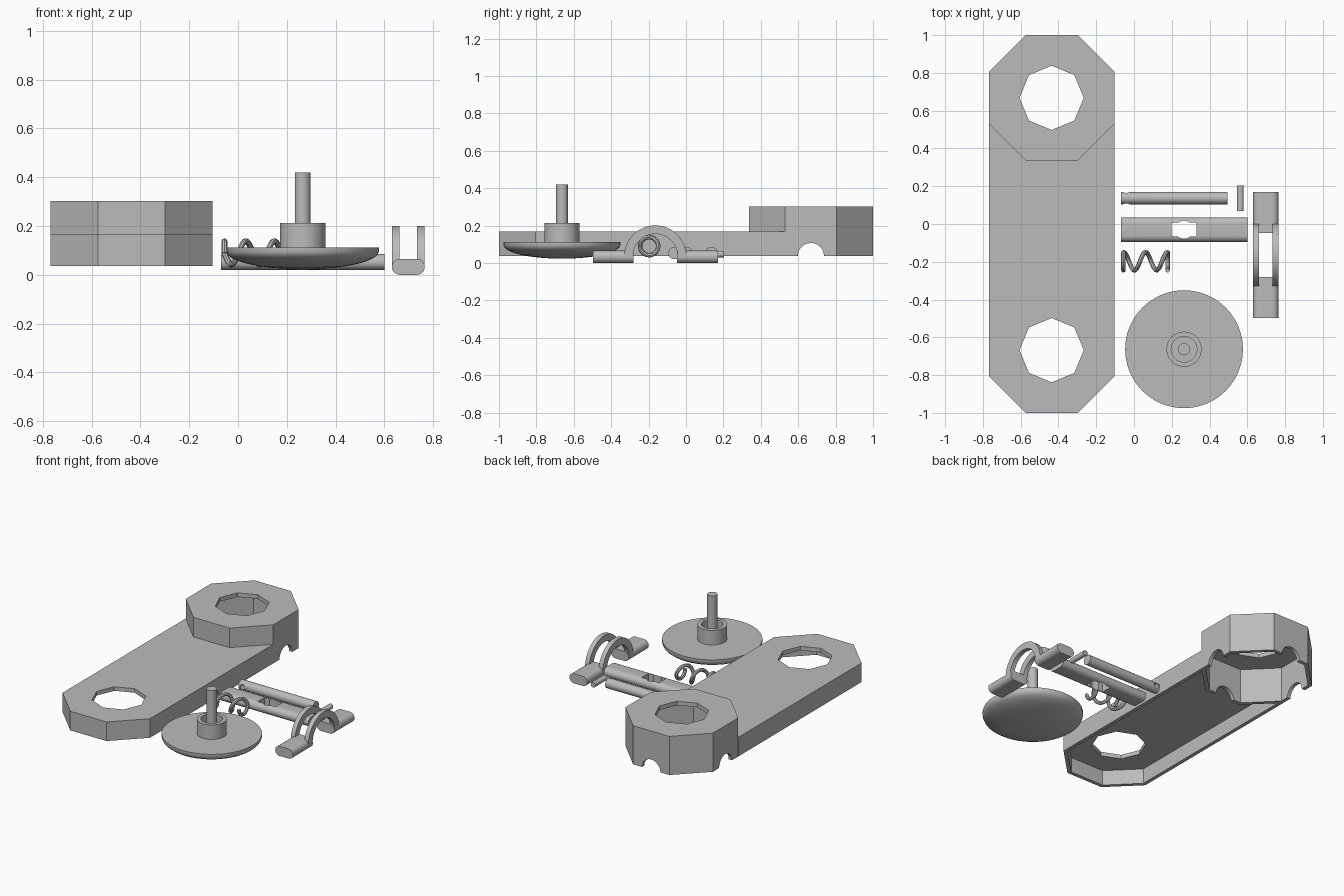
import bpy, bmesh, math
from mathutils import Vector

if "Cube" in bpy.data.objects:
    bpy.data.objects.remove(bpy.data.objects["Cube"])

grey = bpy.data.materials.new("plain_grey")
grey.diffuse_color = (0.5, 0.5, 0.5, 1)
grey.use_nodes = True
grey.node_tree.nodes["Principled BSDF"].inputs["Base Color"].default_value = grey.diffuse_color


def finish(name, bm, smooth=True):
    bmesh.ops.recalc_face_normals(bm, faces=bm.faces[:])
    me = bpy.data.meshes.new(name)
    bm.to_mesh(me)
    bm.free()
    me.materials.append(grey)
    ob = bpy.data.objects.new(name, me)
    bpy.context.collection.objects.link(ob)
    if smooth:
        shade(ob)
    return ob


def activate(ob):
    bpy.ops.object.select_all(action='DESELECT')
    ob.select_set(True)
    bpy.context.view_layer.objects.active = ob


def shade(ob):
    activate(ob)
    bpy.ops.object.shade_smooth_by_angle(angle=math.radians(35))


def prism(name, pts, axis, a, b, smooth=False):
    """Extrude a 2D outline along an axis from a to b."""
    place = {'x': lambda p, t: (t, p[0], p[1]),
             'y': lambda p, t: (p[0], t, p[1]),
             'z': lambda p, t: (p[0], p[1], t)}[axis]
    bm = bmesh.new()
    face = bm.faces.new([bm.verts.new(place(p, a)) for p in pts])
    new = bmesh.ops.extrude_face_region(bm, geom=[face])['geom']
    shift = Vector(place((0, 0), b - a))
    bmesh.ops.translate(bm, vec=shift, verts=[v for v in new if isinstance(v, bmesh.types.BMVert)])
    return finish(name, bm, smooth)


def ring(cx, cy, r, n, start=0.0, sweep=2 * math.pi, closed=True):
    d = n if closed else n - 1
    return [(cx + r * math.cos(start + sweep * i / d), cy + r * math.sin(start + sweep * i / d))
            for i in range(n)]


def stadium(cx, cy, w, h):
    r = h / 2
    d = w / 2 - r
    return (ring(cx + d, cy, r, 13, -math.pi / 2, math.pi, False)
            + ring(cx - d, cy, r, 13, math.pi / 2, math.pi, False))


def cut(ob, *cutters):
    for c in cutters:
        m = ob.modifiers.new("cut", 'BOOLEAN')
        m.operation = 'DIFFERENCE'
        m.solver = 'EXACT'
        m.object = c
        activate(ob)
        bpy.ops.object.modifier_apply(modifier=m.name)
        bpy.data.objects.remove(c)


def lathe(name, cx, cy, profile, n=48):
    bm = bmesh.new()
    rows = [[bm.verts.new((x, y, z)) for x, y in ring(cx, cy, r, n)] for r, z in profile]
    for lo, hi in zip(rows, rows[1:]):
        for i in range(n):
            j = (i + 1) % n
            bm.faces.new((lo[i], lo[j], hi[j], hi[i]))
    bm.faces.new(rows[0])
    bm.faces.new(rows[-1])
    return finish(name, bm)


# Housing: hollow long octagon with a taller octagonal tower at the back
CX, CY, BASE, WALL = -0.436, 0.668, 0.037, 0.025
APO = 0.332


def octagon(cy, apo):
    return ring(CX, cy, apo / math.cos(math.pi / 8), 8, math.pi / 8)


def long_octagon(apo):
    return octagon(CY, apo)[:4] + octagon(-CY, apo)[4:]


def hole(cy):
    return prism("hole_cutter", ring(CX, cy, 0.17, 8), 'z', -0.1, 0.5)


body = prism("housing_body", long_octagon(APO), 'z', BASE, 0.168)
cut(body,
    prism("cavity_cutter", long_octagon(APO - WALL), 'z', -0.1, 0.14),
    prism("tower_cutter", octagon(CY, APO + 0.0005), 'z', -0.1, 0.5),
    hole(-CY))

tower = prism("housing_tower", octagon(CY, APO), 'z', BASE, 0.302)
cut(tower,
    prism("cavity_cutter", octagon(CY, APO - WALL), 'z', -0.1, 0.274),
    hole(CY),
    prism("arch_cutter_x", ring(CY, BASE, 0.07, 24, 0.05), 'x', -0.9, 0.0),
    prism("arch_cutter_y", ring(CX, BASE, 0.07, 24, 0.05), 'y', 0.2, 1.1))

# Domed disc with socket collar and central stem
dome = [(0.312 * math.sin(math.pi / 2 * i / 8), 0.095 - 0.072 * math.cos(math.pi / 2 * i / 8))
        for i in range(1, 9)]
lathe("disc_knob", 0.265, -0.663,
      dome + [(0.312, 0.113), (0.093, 0.113), (0.093, 0.213), (0.068, 0.213),
              (0.068, 0.113), (0.032, 0.113), (0.032, 0.42)])

# Slim rod with a cross hole near one end
rod = prism("slim_rod", ring(0.137, 0.053, 0.033, 32), 'x', -0.07, 0.495)
cut(rod, prism("pin_hole_cutter", ring(-0.04, 0.053, 0.018, 20), 'y', 0, 0.3))
shade(rod)

# Loose pin
prism("pin", ring(0.563, 0.047, 0.018, 24), 'y', 0.07, 0.203, True)

# Flat rounded bar with a central window
bar = prism("flat_bar", stadium(-0.03, 0.053, 0.13, 0.065), 'x', -0.07, 0.6)
cut(bar,
    prism("window_cutter", [(0.198, -0.067), (0.332, -0.067), (0.332, 0.007), (0.198, 0.007)], 'z', -0.1, 0.2),
    prism("round_cutter", ring(0.265, -0.03, 0.048, 32), 'z', -0.1, 0.2))
shade(bar)

# Clip: two rounded feet joined by a pair of arches
for name, a, b in (("clip_front_foot", -0.497, -0.28), ("clip_back_foot", -0.048, 0.17)):
    prism(name, stadium(0.698, 0.033, 0.135, 0.066), 'y', a, b, True)
outer = ring(-0.164, 0.035, 0.166, 33, 0, math.pi, False)
inner = ring(-0.164, 0.035, 0.12, 33, math.pi, -math.pi, False)
for name, a, b in (("clip_left_arch", 0.631, 0.662), ("clip_right_arch", 0.734, 0.765)):
    prism(name, outer + inner, 'x', a, b, True)

# Coil spring lying along x, with closed end loops
curve = bpy.data.curves.new("coil_spring", 'CURVE')
curve.dimensions = '3D'
curve.bevel_depth = 0.012
curve.bevel_resolution = 2
curve.use_fill_caps = True
path = []
for i in range(89):
    t = -0.5 + 3.0 * i / 88
    x = -0.056 + 0.117 * min(max(t, 0), 2)
    ang = 2 * math.pi * (t - 0.75)
    path.append((x, -0.197 + 0.048 * math.sin(ang), 0.09 + 0.048 * math.cos(ang)))
spline = curve.splines.new('POLY')
spline.points.add(len(path) - 1)
for p, co in zip(spline.points, path):
    p.co = (*co, 1)
spring = bpy.data.objects.new("coil_spring", curve)
bpy.context.collection.objects.link(spring)
curve.materials.append(grey)
activate(spring)
bpy.ops.object.convert(target='MESH')
shade(bpy.context.view_layer.objects.active)
